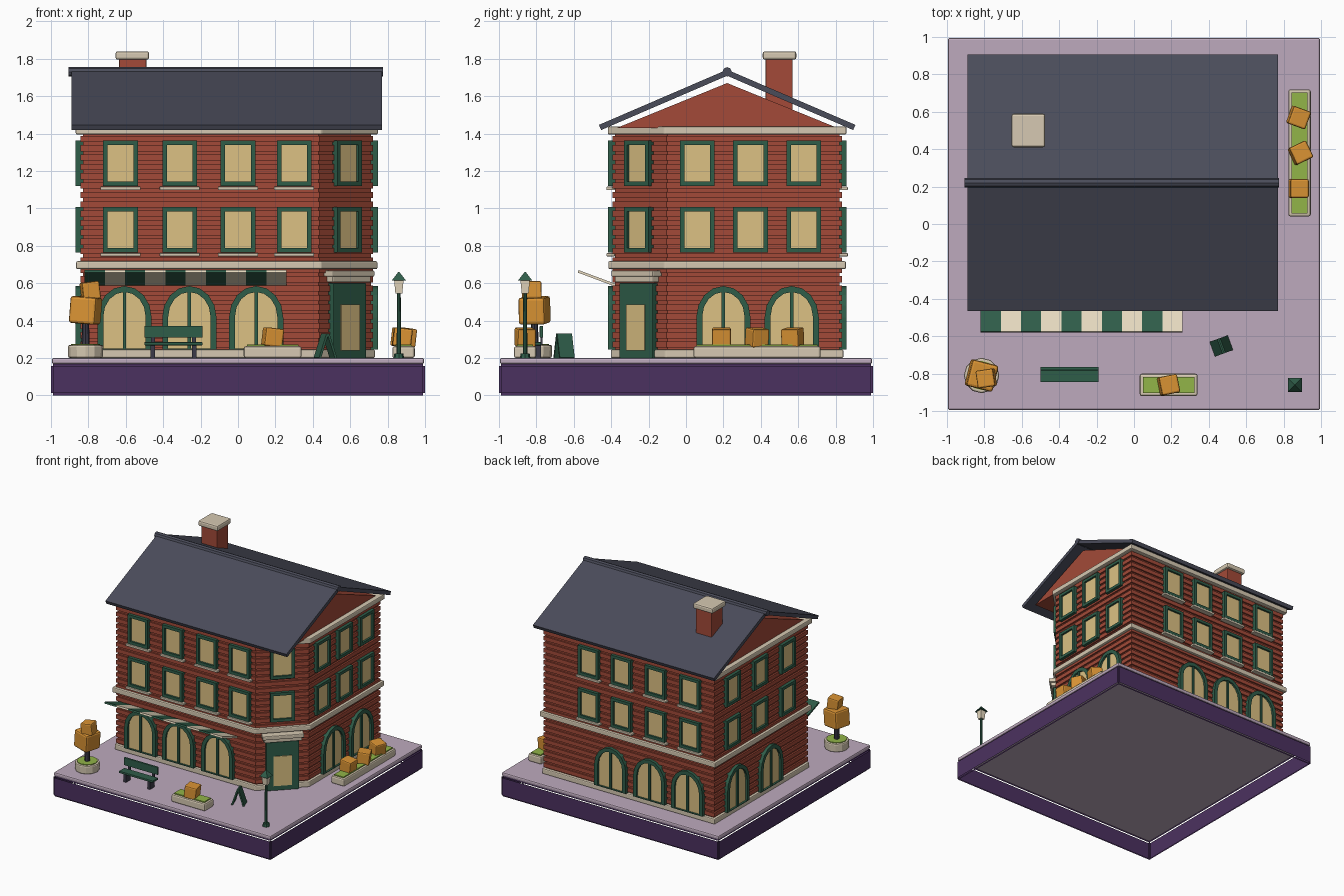
import bpy, bmesh, math
from mathutils import Matrix, Vector

if "Cube" in bpy.data.objects:
    bpy.data.objects.remove(bpy.data.objects["Cube"])

def mat(name, h):
    m = bpy.data.materials.new(name)
    c = [int(h[i:i + 2], 16) / 255 for i in (0, 2, 4)]
    m.diffuse_color = [((v + .055) / 1.055) ** 2.4 for v in c] + [1]
    m.use_nodes = True
    m.node_tree.nodes["Principled BSDF"].inputs["Base Color"].default_value = m.diffuse_color
    return m

BRICK, STONE, GREEN = mat("brick", "A34A38"), mat("stone", "D6C9B2"), mat("green", "2F5D49")
GLASS, SLATE, PURPLE = mat("glass", "DCC183"), mat("slate", "4A4C5A"), mat("purple", "4B3160")
LILAC, ORANGE, LEAF = mat("lilac", "BEAABD"), mat("orange", "DB9434"), mat("leaf", "92B548")
CREAM, DARK = mat("cream", "E6D9BF"), mat("dark_metal", "3B3A48")

def finish(name, bm, m, M=None, bevel=0):
    bmesh.ops.recalc_face_normals(bm, faces=bm.faces[:])
    me = bpy.data.meshes.new(name)
    bm.to_mesh(me)
    bm.free()
    me.materials.append(m)
    ob = bpy.data.objects.new(name, me)
    bpy.context.collection.objects.link(ob)
    if M:
        ob.matrix_world = M
    if bevel:
        b = ob.modifiers.new("bevel", "BEVEL")
        b.width, b.segments = bevel, 2
    return ob

def box(name, x0, x1, y0, y1, z0, z1, m, M=None, bevel=0):
    bm = bmesh.new()
    bmesh.ops.create_cube(bm, size=1, matrix=Matrix.Translation(((x0 + x1) / 2, (y0 + y1) / 2, (z0 + z1) / 2))
                          @ Matrix.Diagonal((x1 - x0, y1 - y0, z1 - z0, 1)))
    return finish(name, bm, m, M, bevel)

def cone(name, x, y, z0, z1, r0, r1, m, n=12, turn=0, bevel=0):
    bm = bmesh.new()
    bmesh.ops.create_cone(bm, cap_ends=True, segments=n, radius1=r0, radius2=r1, depth=z1 - z0)
    return finish(name, bm, m, Matrix.Translation((x, y, (z0 + z1) / 2)) @ Matrix.Rotation(turn, 4, 'Z'), bevel)

def extrude(bm, pts, vec):
    f = bm.faces.new([bm.verts.new(p) for p in pts])
    r = bmesh.ops.extrude_face_region(bm, geom=[f], use_keep_orig=True)
    bmesh.ops.translate(bm, vec=vec, verts=[v for v in r["geom"] if isinstance(v, bmesh.types.BMVert)])

# base: open-bottomed plinth and paving slab
base = box("base", -1, 1, -1, 1, 0, .17, PURPLE)
bm = bmesh.new()
bm.from_mesh(base.data)
bmesh.ops.bevel(bm, geom=bm.edges[:], offset=.012, segments=2, affect='EDGES')
bmesh.ops.delete(bm, geom=[f for f in bm.faces if abs(f.normal.z) > .99], context='FACES')
bm.to_mesh(base.data)
bm.free()
box("paving", -.995, .995, -.995, .995, .168, .2, LILAC, bevel=.01)

# building footprint with a cut front right corner
X0, X1, Y0, Y1, CUT = -.83, .71, -.38, .82, .28

def slab(bm, d, z0, z1):
    c = CUT + .586 * d
    pts = [(X0 - d, Y0 - d), (X1 + d - c, Y0 - d), (X1 + d, Y0 - d + c), (X1 + d, Y1 + d), (X0 - d, Y1 + d)]
    extrude(bm, [(x, y, z0) for x, y in pts], (0, 0, z1 - z0))

bm = bmesh.new()
slab(bm, 0, .2, 1.41)
finish("walls", bm, BRICK)
bm = bmesh.new()
for i in range(23):
    slab(bm, .013, .255 + i * .05, .288 + i * .05)
finish("brick_courses", bm, BRICK)
for name, d, z0, z1 in (("footing", .022, .2, .245), ("belt_course", .035, .675, .718), ("cornice", .038, 1.395, 1.437)):
    bm = bmesh.new()
    slab(bm, d, z0, z1)
    finish(name, bm, STONE, bevel=.008)

# roof
bm = bmesh.new()
extrude(bm, [(X0, -.37, 1.43), (X0, .81, 1.43), (X0, .22, 1.67)], (X1 - X0, 0, 0))
finish("gable", bm, BRICK)
for s, name in ((-1, "front_roof"), (1, "back_roof")):
    M = Matrix.Translation((-.06, .22 + s * .34, 1.579)) @ Matrix.Rotation(-s * math.radians(23.3), 4, 'X')
    box(name, -.83, .83, -.37, .37, -.015, .015, SLATE, M)
rid = Matrix.Translation((-.065, .22, 1.73)) @ Matrix.Rotation(math.pi / 2, 4, 'Y')
bm = bmesh.new()
bmesh.ops.create_cone(bm, cap_ends=True, segments=8, radius1=.025, radius2=.025, depth=1.68)
finish("ridge_cap", bm, SLATE, rid)
box("chimney", -.635, -.49, .425, .57, 1.44, 1.8, BRICK, bevel=.005)
box("chimney_cap", -.655, -.475, .41, .59, 1.795, 1.84, STONE, bevel=.012)

# windows: local x along the wall, local -y outwards
def wall(x, y, deg):
    return Matrix.Translation((x, y, 0)) @ Matrix.Rotation(math.radians(deg), 4, 'Z')

def outline(w, z0, z1, arch):
    if not arch:
        return [(-w, z0), (w, z0), (w, z1), (-w, z1)]
    h = .165 / .1425 * w
    arc = [(w * math.cos(a), z1 - h + h * math.sin(a)) for a in [math.pi * i / 8 for i in range(9)]]
    return [(-w, z0), (w, z0)] + arc

def window(M, w, z0, z1, t, arch=False, sill=False):
    out, inn = outline(w, z0, z1, arch), outline(w - t, z0 + (.005 if arch else t), z1 - t, arch)
    bm = bmesh.new()
    rings = [[bm.verts.new((x, y, z)) for x, z in p] for p, y in ((out, 0), (out, -.038), (inn, -.038), (inn, 0))]
    n = len(out)
    for a, b in zip(rings, rings[1:] + rings[:1]):
        for i in range(n):
            bm.faces.new((a[i], a[(i + 1) % n], b[(i + 1) % n], b[i]))
    finish("window_frame", bm, GREEN, M)
    bm = bmesh.new()
    extrude(bm, [(x, 0, z) for x, z in inn], (0, -.022, 0))
    finish("window_glass", bm, GLASS, M)
    if arch:
        box("window_mullion", -.009, .009, -.034, 0, z0, z1 - t / 2, GREEN, M)
    if sill:
        box("window_sill", -w - .015, w + .015, -.045, 0, z0 - .022, z0 - .004, STONE, M, .004)

XS, AX = (-.628, -.312, .0, .3), (-.607, -.26, .097)
uppers = [(x, y, a) for x in XS for y, a in ((Y0, 0), (Y1, 180))]
uppers += [(X1, y, 90) for y in (.06, .345, .63)] + [(X0, y, -90) for y in (-.11, .25, .61)]
CX, CY = X1 - CUT / 2, Y0 + CUT / 2
uppers.append((CX, CY, 45))
for x, y, a in uppers:
    for z in (.765, 1.12):
        window(wall(x, y, a), .0925, z, z + .242, .024, sill=a in (0, 180))
arches = [(x, y, a) for x in AX for y, a in ((Y0, 0), (Y1, 180))]
arches += [(X1, y, 90) for y in (.2, .565)] + [(X0, y, -90) for y in (.11, .55)]
for x, y, a in arches:
    window(wall(x, y, a), .145, .245, .585, .032, arch=True)

# corner door with hood
D = wall(CX, CY, 45)
box("door", -.125, .125, -.04, 0, .2, .6, GREEN, D, .004)
box("door_glass", -.07, .07, -.046, 0, .24, .485, GLASS, D)
box("door_hood", -.145, .145, -.055, 0, .605, .64, STONE, D, .006)
box("door_hood_cap", -.158, .158, -.07, 0, .635, .668, STONE, D, .006)

# striped awning, tilting up outwards
A = Matrix.Translation((0, -.38, .59)) @ Matrix.Rotation(math.radians(-20.5), 4, 'X')
for i in range(10):
    box("awning_stripe", -.82 + i * .108, -.712 + i * .108, -.21, .01, -.007, .007, CREAM if i % 2 else GREEN, A)

# street lamp
cone("lamp_foot", .86, -.86, .2, .225, .028, .024, GREEN, 8)
cone("lamp_pole", .86, -.86, .2, .55, .012, .01, GREEN, 8)
cone("lamp_lantern", .86, -.86, .545, .62, .026, .036, CREAM, 4, math.pi / 4)
cone("lamp_roof", .86, -.86, .615, .66, .053, .004, GREEN, 4, math.pi / 4)

# bench
box("bench_seat", -.5, -.19, -.845, -.775, .268, .285, GREEN, bevel=.003)
box("bench_back", -.5, -.19, -.782, -.765, .31, .372, GREEN, bevel=.003)
for x in (-.455, -.235):
    box("bench_leg", x - .012, x + .012, -.835, -.775, .2, .27, DARK)
    box("bench_post", x - .01, x + .01, -.778, -.768, .27, .33, DARK)

# planters and cube shrubs
def shrub(name, x, y, z, s, turn, tilt=.12):
    M = Matrix.Translation((x, y, z)) @ Matrix.Rotation(turn, 4, 'Z') @ Matrix.Rotation(tilt, 4, 'Y')
    box(name, -s / 2, s / 2, -s / 2, s / 2, -s / 2, s / 2, ORANGE, M, s * .1)

for x0, x1, y0, y1 in ((.03, .34, -.92, -.8), (.825, .945, .04, .72)):
    box("planter", x0, x1, y0, y1, .2, .263, STONE, bevel=.012)
    box("planter_grass", x0 + .017, x1 - .017, y0 + .017, y1 - .017, .22, .272, LEAF)
for x, y, t in ((.185, -.86, .2), (.88, .57, -.35), (.89, .38, .45), (.88, .19, 0)):
    shrub("planter_shrub", x, y, .31, .1, t)

# potted tree
cone("tree_pot", -.815, -.81, .2, .27, .093, .095, STONE, 12, bevel=.01)
cone("tree_soil", -.815, -.81, .22, .276, .078, .078, LEAF, 12)
cone("tree_trunk", -.815, -.81, .26, .42, .022, .018, DARK, 8)
shrub("tree_crown", -.815, -.81, .455, .145, -.25, .08)
shrub("tree_top", -.79, -.825, .56, .095, .15, -.12)

# folding pavement sign
for s in (-1, 1):
    M = wall(.467, -.652, 20) @ Matrix.Translation((s * .024, 0, .265)) @ Matrix.Rotation(-s * .32, 4, 'Y')
    box("sign_panel", -.006, .006, -.042, .042, -.068, .068, GREEN, M)
